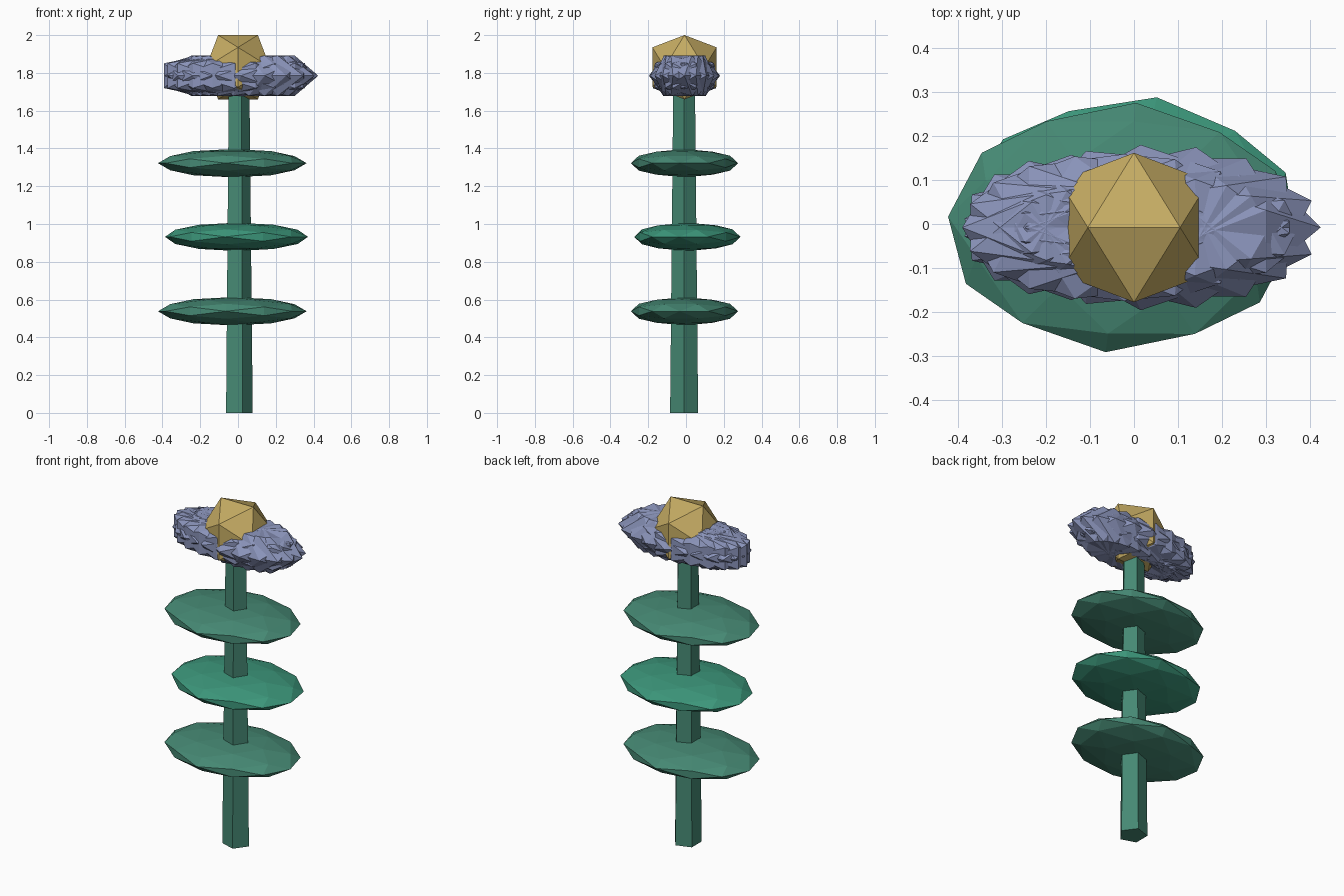
import bpy, bmesh
from math import radians, cos, sin, pi
from mathutils import Matrix

if "Cube" in bpy.data.objects:
    bpy.data.objects.remove(bpy.data.objects["Cube"])

Y0 = -0.008  # centre line of the plant


def material(name, rgb):
    m = bpy.data.materials.new(name)
    m.diffuse_color = (*rgb, 1)
    m.use_nodes = True
    m.node_tree.nodes["Principled BSDF"].inputs["Base Color"].default_value = m.diffuse_color
    return m


def finish(bm, name, mat):
    me = bpy.data.meshes.new(name)
    bmesh.ops.recalc_face_normals(bm, faces=bm.faces)
    bm.to_mesh(me)
    bm.free()
    me.materials.append(mat)
    ob = bpy.data.objects.new(name, me)
    bpy.context.collection.objects.link(ob)
    return ob


def add_ico(bm, loc, size, spin=0, detail=1):
    # faceted ball with a horizontal edge on top, spun first and stretched after
    m = (Matrix.Translation(loc) @ Matrix.Diagonal((*size, 1))
         @ Matrix.Rotation(radians(spin), 4, 'Z')
         @ Matrix.Rotation(radians(-31.717), 4, 'Y'))
    bmesh.ops.create_icosphere(bm, subdivisions=detail, radius=1, matrix=m)


stem_green = material("stem_green", (0.061, 0.25, 0.174))
leaf_green = material("leaf_green", (0.045, 0.305, 0.195))
petal_blue = material("petal_blue", (0.26, 0.30, 0.50))
gold = material("gold", (0.56, 0.41, 0.125))

# five-sided tapering stem
bm = bmesh.new()
bmesh.ops.create_cone(bm, cap_ends=True, segments=5, radius1=0.078, radius2=0.06,
                      depth=1.78,
                      matrix=Matrix.Translation((0, Y0 - 0.002, 0.89)) @ Matrix.Rotation(-pi / 2, 4, 'Z'))
finish(bm, "stem", stem_green)

# three flat leaves, the middle one turned and brighter
leaves = [("lower_leaf", -0.03, -0.008, 0.538, -5, 0.395, 0.285, stem_green),
          ("middle_leaf", -0.008, 0.007, 0.932, -9, 0.383, 0.285, leaf_green),
          ("upper_leaf", -0.03, -0.008, 1.322, -5, 0.395, 0.285, stem_green)]
for name, x, y, z, spin, sx, sy, mat in leaves:
    bm = bmesh.new()
    add_ico(bm, (x, y, z), (sx, sy, 0.075), spin, 2)
    finish(bm, name, mat)

# ring of overlapping jagged petals, each spun a step further than the last
bm = bmesh.new()
N = 24
for i in range(N):
    a = 2 * pi * i / N
    add_ico(bm, (0.2 * cos(a), Y0 + 0.05 * sin(a), 1.785),
            (0.225, 0.142, 0.125), 31.7 + 238.3 * i / (N / 2))
finish(bm, "petals", petal_blue)

# faceted flower centre
bm = bmesh.new()
add_ico(bm, (0, Y0, 1.83), (0.2, 0.2, 0.2))
finish(bm, "flower_centre", gold)
